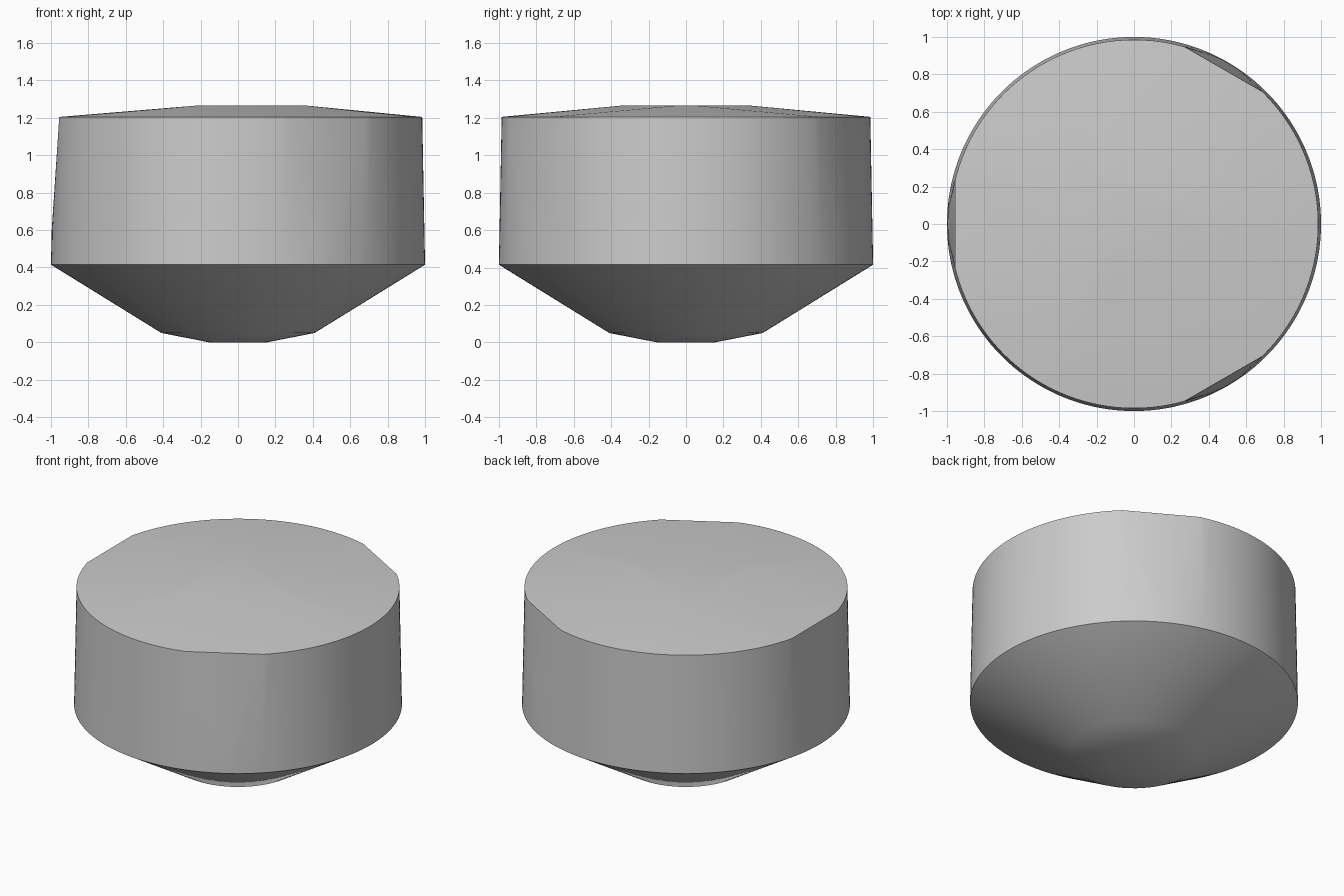
import bpy
import bmesh
from math import cos, sin, radians

if "Cube" in bpy.data.objects:
    bpy.data.objects.remove(bpy.data.objects["Cube"], do_unlink=True)

FLATS = (60, 180, 300)      # directions of the three tapered side flats
HALF_FLAT = 14              # half width of a flat at the rim, in degrees

grey = bpy.data.materials.new("plain_grey")
grey.use_nodes = True
grey.diffuse_color = (0.6, 0.6, 0.6, 1)
grey.node_tree.nodes["Principled BSDF"].inputs["Base Color"].default_value = (0.6, 0.6, 0.6, 1)

bm = bmesh.new()


def add_points(radius, z, angles):
    for a in angles:
        bm.verts.new((radius * cos(radians(a)), radius * sin(radians(a)), z))


def on_flat(a):
    return any(abs(a - f) < HALF_FLAT for f in FLATS)


# Rounded tip and conical underside
add_points(0.155, 0.0, range(0, 360, 15))
add_points(0.41, 0.05, range(0, 360, 6))

# Side wall: full lower ring, upper rim interrupted by the flats
circle = range(0, 360, 2)
add_points(1.0, 0.415, circle)
add_points(0.985, 1.205, [a for a in circle if not on_flat(a)])

# Lower ends of the flats, and the small crown of the shallow lid
for f in FLATS:
    add_points(0.996, 0.6, range(f - 6, f + 7, 2))
    add_points(0.374, 1.265, (f + 52, f + 68))

# The body is convex, so its skin is the hull of these rings
hull = bmesh.ops.convex_hull(bm, input=bm.verts[:])
loose = [v for v in bm.verts if not v.link_faces]
bmesh.ops.delete(bm, geom=loose, context='VERTS')
bmesh.ops.recalc_face_normals(bm, faces=bm.faces[:])

mesh = bpy.data.meshes.new("capsule_body")
bm.to_mesh(mesh)
bm.free()
mesh.materials.append(grey)
body = bpy.data.objects.new("capsule_body", mesh)
bpy.context.collection.objects.link(body)

# Smooth skin with crisp rims
bpy.ops.object.select_all(action='DESELECT')
body.select_set(True)
bpy.context.view_layer.objects.active = body
bpy.ops.object.shade_smooth_by_angle(angle=radians(30))
